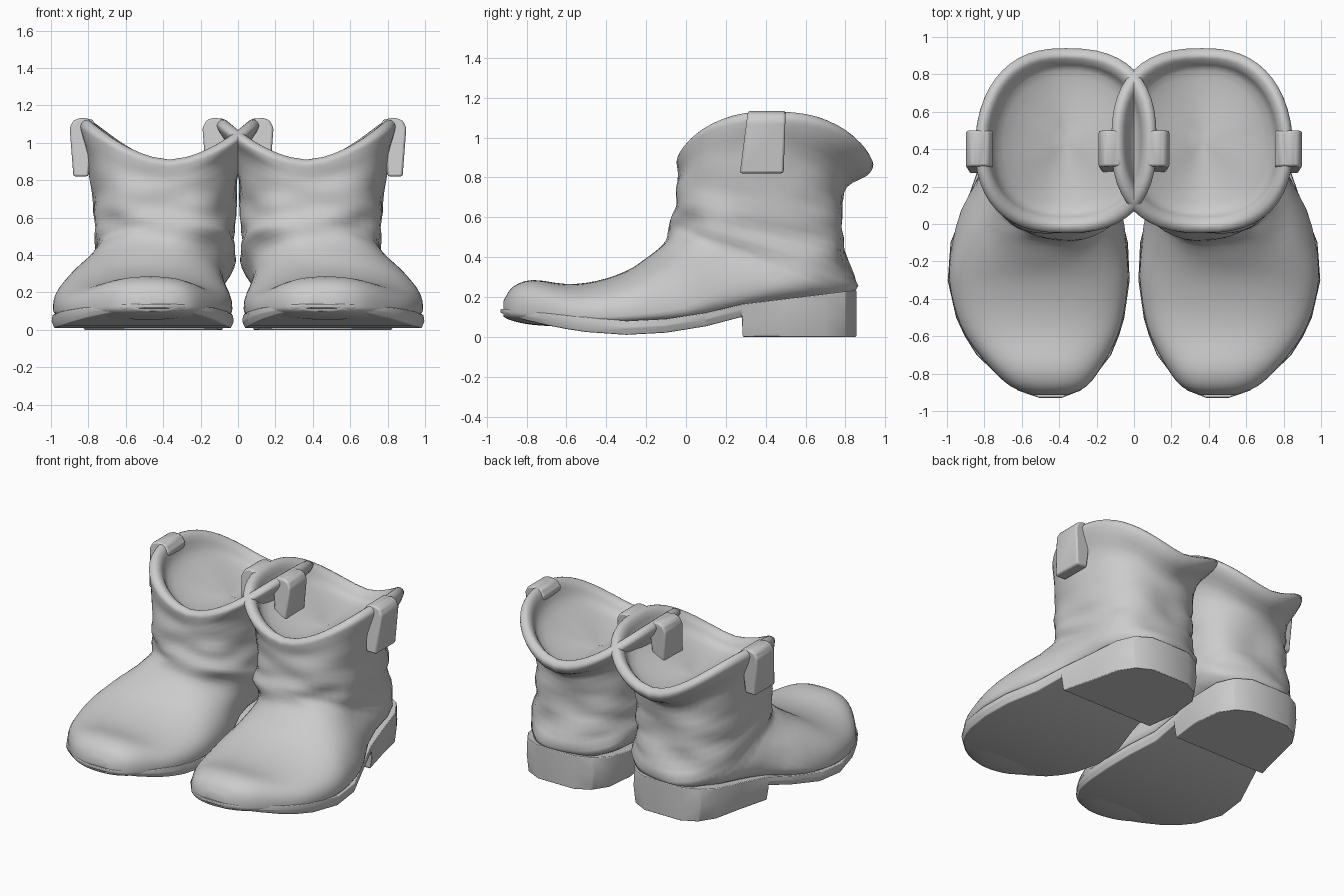
import bpy, bmesh, math
from mathutils import Vector, noise

if "Cube" in bpy.data.objects:
    bpy.data.objects.remove(bpy.data.objects["Cube"])


def finish(name, rings, bevel=0.0, angle=40):
    """Skin closed rings into a capped tube and mirror it to make the pair."""
    bm = bmesh.new()
    rows = [[bm.verts.new(p) for p in ring] for ring in rings]
    n = len(rows[0])
    for a, b in zip(rows, rows[1:]):
        for i in range(n):
            j = (i + 1) % n
            bm.faces.new((a[i], a[j], b[j], b[i]))
    bm.faces.new(rows[0])
    bm.faces.new(rows[-1])
    bmesh.ops.recalc_face_normals(bm, faces=bm.faces)
    me = bpy.data.meshes.new(name)
    bm.to_mesh(me)
    bm.free()
    ob = bpy.data.objects.new(name, me)
    bpy.context.collection.objects.link(ob)
    bpy.ops.object.select_all(action='DESELECT')
    ob.select_set(True)
    bpy.context.view_layer.objects.active = ob
    bpy.ops.object.shade_smooth_by_angle(angle=math.radians(angle))
    if bevel:
        bv = ob.modifiers.new("soft_edges", 'BEVEL')
        bv.width, bv.segments = bevel, 2
        bv.limit_method = 'ANGLE'
    mi = ob.modifiers.new("pair", 'MIRROR')
    mi.use_mirror_merge = False


def spline(rows, steps):
    """Catmull-Rom interpolation through rows of numbers."""
    out = []
    for i in range(len(rows) - 1):
        p0, p1 = rows[max(i - 1, 0)], rows[i]
        p2, p3 = rows[i + 1], rows[min(i + 2, len(rows) - 1)]
        for s in range(steps):
            t = s / steps
            out.append([0.5 * (2 * b + (c - a) * t + (2 * a - 5 * b + 4 * c - d) * t * t
                               + (3 * b - a - 3 * c + d) * t ** 3)
                        for a, b, c, d in zip(p0, p1, p2, p3)])
    out.append(list(rows[-1]))
    return out


def clamp(v):
    return max(0.0, min(1.0, v))


def centre_x(y, back):
    """The boot's centre line bends inward ahead of and behind the ball."""
    d = y + .25
    return .51 - (.14 if d < 0 else back) * d * d


# Upper: sections swing from upright at the toe to level at the collar.
# front y, front z, back y, back z, half width
sections = [
    (-.915, .18, -.915, .10, .09),
    (-.87, .25, -.87, .08, .20),
    (-.77, .285, -.77, .06, .295),
    (-.60, .265, -.60, .05, .405),
    (-.45, .28, -.42, .04, .46),
    (-.30, .33, -.22, .04, .48),
    (-.19, .40, .05, .06, .45),
    (-.10, .48, .35, .13, .385),
    (-.085, .55, .83, .21, .375),
    (-.08, .60, .82, .36, .37),
    (-.06, .66, .79, .50, .375),
    (-.05, .74, .785, .64, .39),
    (-.04, .80, .81, .75, .42),
    (-.045, .85, .91, .81, .475),
    (-.045, .89, .94, .865, .485),
    (-.01, .91, .90, .90, .455),
]
LIFT = .225
sections = [s + (LIFT * clamp((s[3] - .6) / .2),) for s in sections]
# Lining: the collar rolls inward and drops to a shallow floor
for f, drop in ((1, 0), (.9, .6), (.55, .9), (.08, 1)):
    sections.append((.445 - .415 * f, .885 - .075 * drop, .445 + .415 * f,
                     .87 - .06 * drop, .415 * f, LIFT * f * (1 - .4 * drop)))

STEPS, N = 3, 48
rings = []
for k, (fy, fz, by, bz, hw, lift) in enumerate(spline(sections, STEPS)):
    cx = centre_x((fy + by) / 2, .3)
    m = .25 + .25 * clamp((bz - .06) / .2)
    # soft leather folds, strongest round the ankle
    fold = clamp(1 - abs(k / STEPS - 9.3) / 4.2)
    # the shaft narrows toward the back of its outer side
    taper = .1 * clamp((bz - .4) / .3)
    ring = []
    for i in range(N):
        t = 2 * math.pi * i / N
        c, s = math.cos(t), math.sin(t)
        x = math.copysign(abs(c) ** .8, c)
        u = math.copysign(abs(s) ** .8, s)
        a = m + (1 - m) * u if u > 0 else m + m * u
        wide = 1 - taper * max(0, -u) if x > 0 else 1
        p = Vector((cx + hw * x * wide, by + (fy - by) * a,
                    bz + (fz - bz) * a + lift * abs(x) ** 1.7))
        w = noise.noise(Vector((p.x * 4, p.y * 4, p.z * 9))) * .04 * fold
        p.x += w * x
        p.y -= w * u
        ring.append(p)
    rings.append(ring)
finish("boot_upper", rings, angle=60)

# Sole and heel: y, half width; heights follow the toe spring, arch and heel
stations = [(-.93, .06), (-.89, .17), (-.80, .27), (-.70, .36), (-.60, .412),
            (-.50, .45), (-.30, .487), (-.10, .475), (.10, .41), (.28, .372),
            (.285, .372), (.50, .358), (.70, .325), (.80, .26), (.855, .15)]
rings = []
for y, hw in stations:
    toe = max(0, (-.3 - y) / .63)
    arch = clamp((y + .3) / .58) ** 2
    bottom = 0 if y > .28 else .01 + .11 * toe ** 1.8 + .09 * arch
    top = .08 + .06 * toe + .085 * arch + .12 * max(0, y - .28)
    cx = centre_x(min(y, .55), .15)
    rings.append([(cx - hw + .015, y, bottom), (cx - hw, y, (top + bottom) / 2),
                  (cx - hw + .005, y, top), (cx + hw - .005, y, top),
                  (cx + hw, y, (top + bottom) / 2), (cx + hw - .015, y, bottom)])
finish("sole_and_heel", rings, bevel=.01)

# Pull tabs folded over the collar, one on each side of each boot
tab = [(.80, .82), (.88, .82), (.90, 1.08), (.88, 1.12),
       (.84, 1.135), (.78, 1.125), (.75, 1.08), (.78, 1.0)]
for name, side, mid in (("outer_pull_tab", 1, .36), ("inner_pull_tab", -1, .35)):
    rings = []
    for low, high in ((.27, .31), (.49, .50)):
        rings.append([(mid + side * (x - .36),
                       low + (high - low) * (z - .82) / .31, z) for x, z in tab])
    finish(name, rings, bevel=.012)
